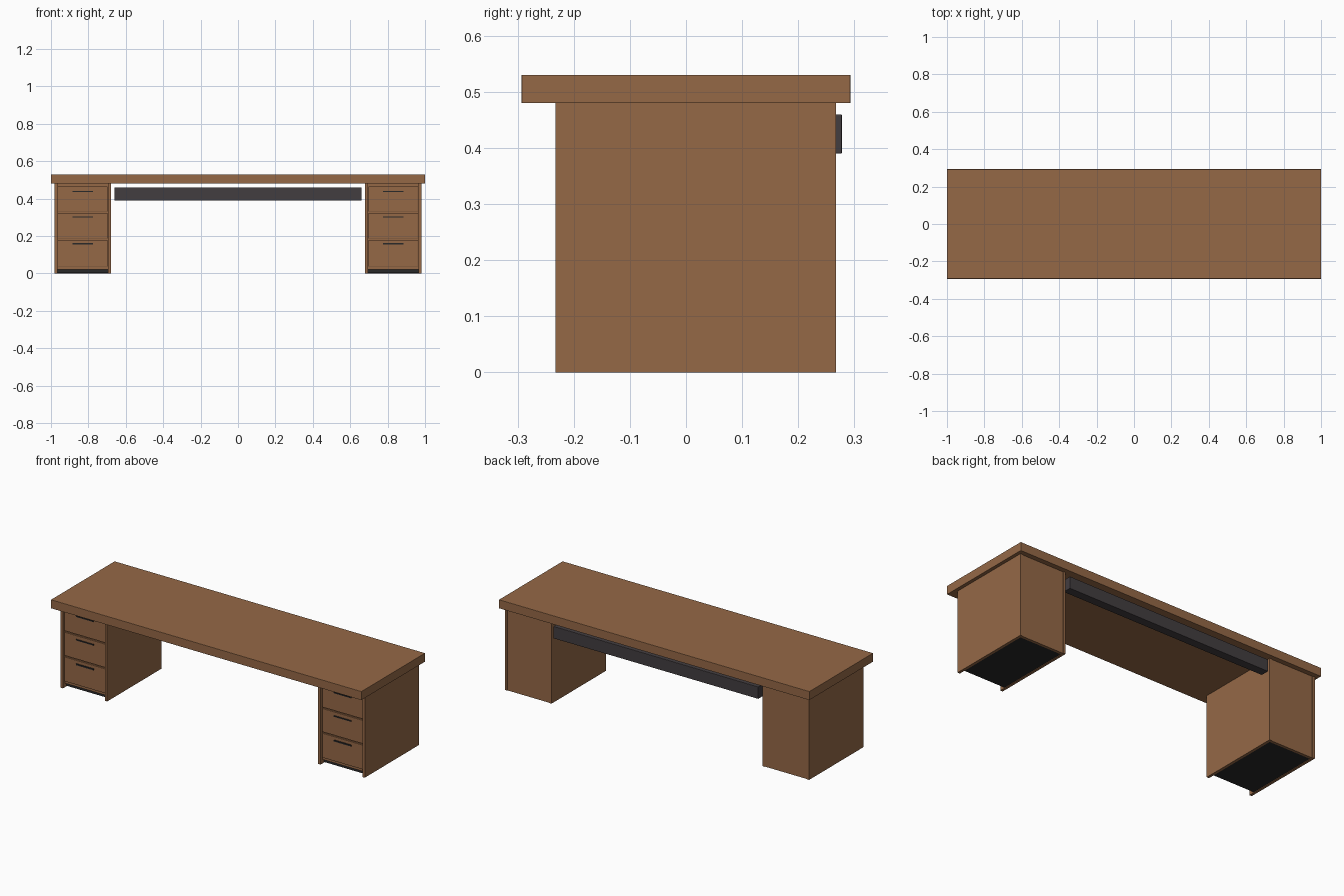
import bpy

if "Cube" in bpy.data.objects:
    bpy.data.objects.remove(bpy.data.objects["Cube"])


def material(name, rgb):
    m = bpy.data.materials.new(name)
    m.diffuse_color = (*rgb, 1)
    m.use_nodes = True
    m.node_tree.nodes["Principled BSDF"].inputs["Base Color"].default_value = m.diffuse_color
    return m


WOOD = material("brown wood", (0.30, 0.14, 0.062))
GREY = material("dark grey metal", (0.055, 0.047, 0.051))
BLACK = material("black plastic", (0.022, 0.021, 0.022))


def box(name, x, y, z, mat, bevel=0.0):
    """Box from (min, max) ranges on each axis."""
    bpy.ops.mesh.primitive_cube_add(
        size=1, location=[(r[0] + r[1]) / 2 for r in (x, y, z)])
    ob = bpy.context.object
    ob.name = name
    ob.scale = [r[1] - r[0] for r in (x, y, z)]
    bpy.ops.object.transform_apply(location=False, rotation=False, scale=True)
    ob.data.materials.append(mat)
    if bevel:
        b = ob.modifiers.new("soft_edge", 'BEVEL')
        b.width = bevel
        b.segments = 2
    return ob


# Desktop slab
box("desktop", (-1, 1), (-0.293, 0.293), (0.48, 0.53), WOOD, 0.001)

# Cable box under the rear edge
box("cable_box", (-0.66, 0.66), (0.228, 0.278), (0.39, 0.46), GREY, 0.002)

# Two drawer pedestals
F, B, T = -0.233, 0.267, 0.015
for side, cx in (("left", -0.83), ("right", 0.83)):
    x0, x1 = cx - 0.15, cx + 0.15
    inner = (x0 + T, x1 - T)
    # side panels, back and carcass
    box(side + "_outer_panel", (x0, x0 + T), (F, B), (0, 0.48), WOOD)
    box(side + "_inner_panel", (x1 - T, x1), (F, B), (0, 0.48), WOOD)
    box(side + "_back_panel", inner, (B - 0.018, B - 0.003), (0, 0.48), WOOD)
    box(side + "_carcass", inner, (-0.213, B - 0.018), (0.022, 0.48), WOOD)
    # dark recessed plinth
    box(side + "_plinth", inner, (-0.2, B - 0.018), (0.003, 0.022), BLACK)
    # drawer fronts with slim pulls
    for i, (z0, z1, zh, h) in enumerate((
            (0.332, 0.466, 0.438, 0.006),
            (0.188, 0.324, 0.301, 0.006),
            (0.038, 0.180, 0.158, 0.008))):
        box(f"{side}_drawer_{i + 1}", (x0 + 0.018, x1 - 0.018),
            (-0.222, -0.21), (z0, z1), WOOD, 0.001)
        box(f"{side}_pull_{i + 1}", (cx - 0.056, cx + 0.056),
            (-0.227, -0.221), (zh - h / 2, zh + h / 2), BLACK)
